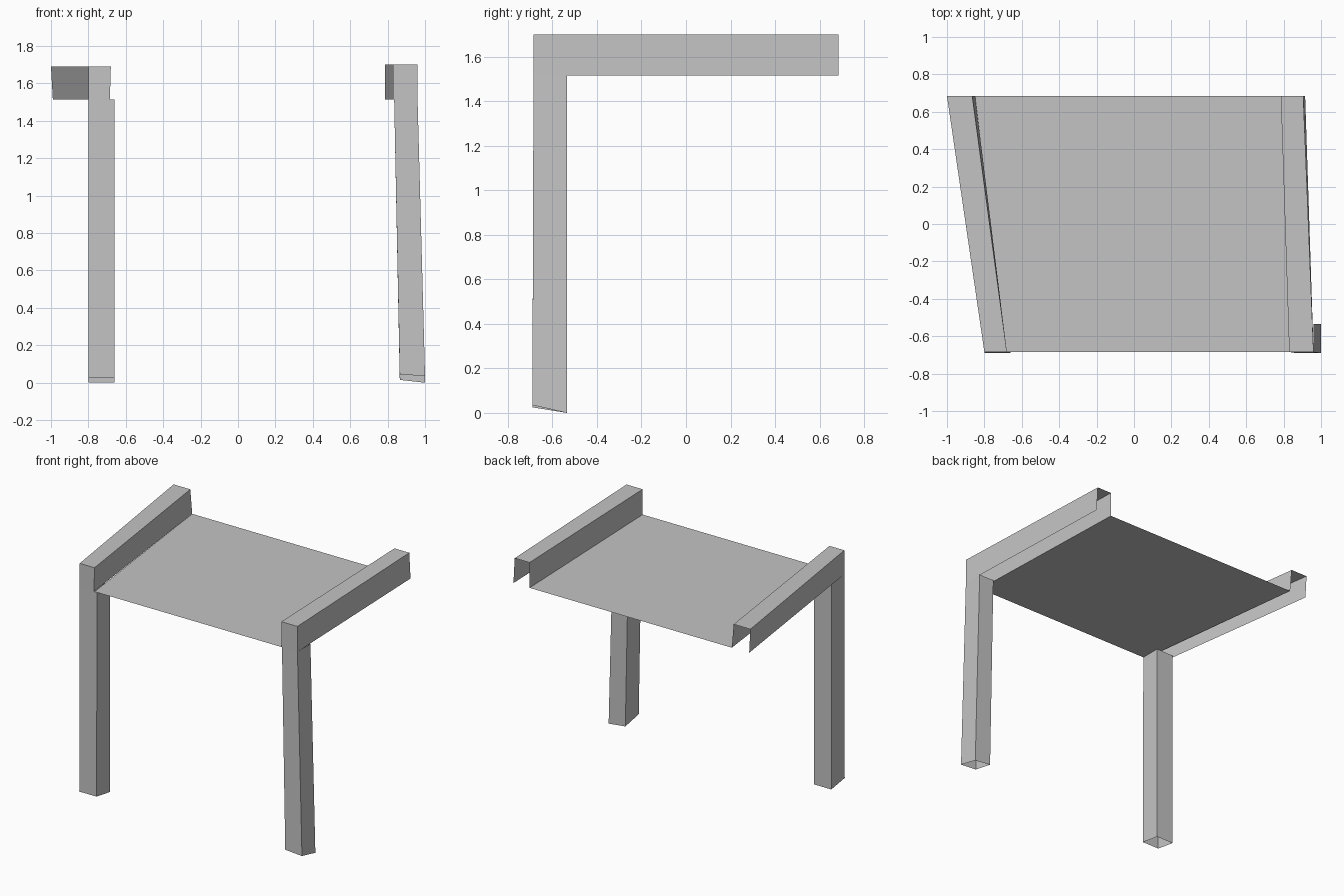
import bpy
import bmesh

cube = bpy.data.objects.get("Cube")
if cube:
    bpy.data.objects.remove(cube, do_unlink=True)

grey = bpy.data.materials.new("light_grey")
grey.use_nodes = True
color = (0.55, 0.55, 0.55, 1)
grey.diffuse_color = color
grey.node_tree.nodes["Principled BSDF"].inputs["Base Color"].default_value = color

FRONT, BACK = -0.685, 0.685
SEAT_Z = 1.515


def loft(name, start, end, closed=False, cap=False):
    """Bridge two matching outlines with flat quads, leaving the far end open."""
    bm = bmesh.new()
    a = [bm.verts.new(p) for p in start]
    b = [bm.verts.new(p) for p in end]
    n = len(a)
    for i in range(n if closed else n - 1):
        j = (i + 1) % n
        bm.faces.new((a[i], a[j], b[j], b[i]))
    if cap:
        bm.faces.new(a[::-1])
    if closed or cap:
        bmesh.ops.recalc_face_normals(bm, faces=bm.faces)
    mesh = bpy.data.meshes.new(name)
    bm.to_mesh(mesh)
    bm.free()
    mesh.materials.append(grey)
    obj = bpy.data.objects.new(name, mesh)
    bpy.context.collection.objects.link(obj)
    return obj


def leg(name, low_x, high_x, low_z):
    """Hollow square leg, open below; low_z lists the four foot corners."""
    def ring(xs, front_y, zs):
        x0, x1 = xs
        corners = [(x0, front_y), (x1, front_y), (x1, -0.535), (x0, -0.535)]
        return [(x, y, z) for (x, y), z in zip(corners, zs)]
    loft(name, ring(low_x, -0.69, low_z), ring(high_x, FRONT, [SEAT_Z] * 4), closed=True)


def rail(name, front_x, back_x, top):
    """Channel open below and behind; x order: outer low, outer top, inner top, inner low."""
    heights = (SEAT_Z, top, top, SEAT_Z)
    loft(name,
         [(x, FRONT, z) for x, z in zip(front_x, heights)],
         [(x, BACK, z) for x, z in zip(back_x, heights)], cap=True)


# Front legs
leg("right_leg", (-0.80, -0.66), (-0.80, -0.66), (0.025, 0.025, 0, 0))
leg("left_leg", (0.865, 1.0), (0.835, 0.96), (0.045, 0.035, 0, 0.015))

# Side rails
rail("right_rail", (-0.80, -0.80, -0.68, -0.685), (-0.99, -1.0, -0.865, -0.85), 1.69)
rail("left_rail", (0.96, 0.96, 0.83, 0.83), (0.915, 0.905, 0.785, 0.785), 1.70)

# Flat seat panel between the rails
loft("seat_panel",
     [(-0.68, FRONT, SEAT_Z), (0.83, FRONT, SEAT_Z)],
     [(-0.85, BACK, SEAT_Z), (0.785, BACK, SEAT_Z)])
